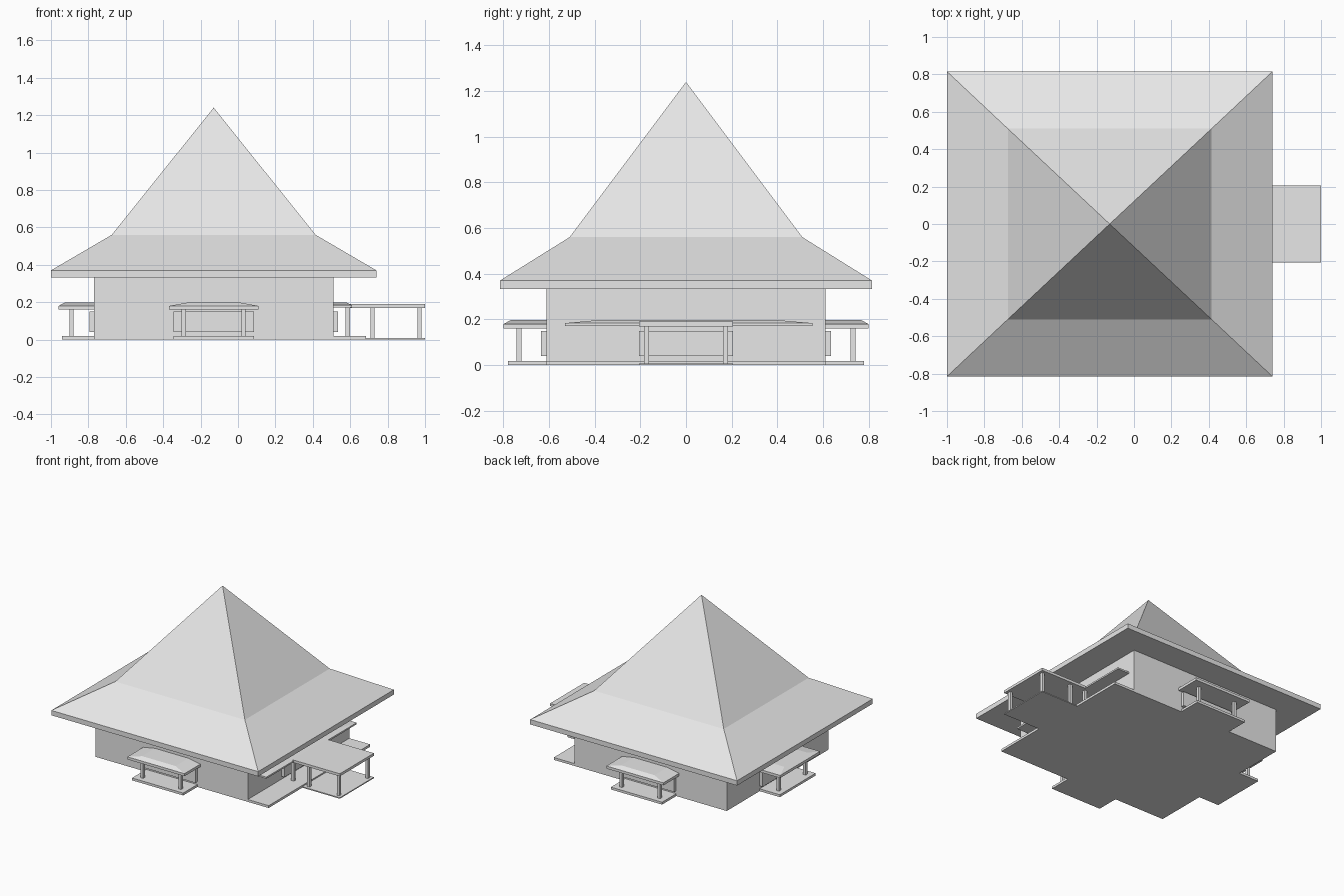
import bpy, bmesh

cube = bpy.data.objects.get("Cube")
if cube:
    bpy.data.objects.remove(cube, do_unlink=True)

grey = bpy.data.materials.new("light_grey")
grey.use_nodes = True
COLOUR = (0.8, 0.8, 0.8, 1)
grey.diffuse_color = COLOUR
grey.node_tree.nodes["Principled BSDF"].inputs["Base Color"].default_value = COLOUR


def loft(name, rings):
    """Solid through stacked rectangles (x0, x1, y0, y1, z); a zero-size one is a tip."""
    bm = bmesh.new()
    loops = [[bm.verts.new(p) for p in ((x0, y0, z), (x1, y0, z), (x1, y1, z), (x0, y1, z))]
             for x0, x1, y0, y1, z in rings]
    bm.faces.new(loops[0][::-1])
    bm.faces.new(loops[-1])
    for low, high in zip(loops, loops[1:]):
        for i in range(4):
            j = (i + 1) % 4
            bm.faces.new((low[i], low[j], high[j], high[i]))
    bmesh.ops.remove_doubles(bm, verts=bm.verts, dist=1e-5)
    bmesh.ops.recalc_face_normals(bm, faces=bm.faces)
    mesh = bpy.data.meshes.new(name)
    bm.to_mesh(mesh)
    bm.free()
    mesh.materials.append(grey)
    obj = bpy.data.objects.new(name, mesh)
    bpy.context.collection.objects.link(obj)
    return obj


def box(name, x0, x1, y0, y1, z0, z1):
    return loft(name, [(x0, x1, y0, y1, z0), (x0, x1, y0, y1, z1)])


def post(name, x, y, z0, z1, r=0.011):
    return box(name, x - r, x + r, y - r, y + r, z0, z1)


CX = -0.13           # centre line of the main house
HX, HY = 0.64, 0.61  # half sizes of the main house

# Main house and its two-pitch roof
box("house_walls", CX - HX, CX + HX, -HY, HY, 0, 0.335)
loft("main_roof", [(CX - a, CX + a, -b, b, z) for a, b, z in (
    (0.87, 0.815, 0.333), (0.87, 0.815, 0.37), (0.545, 0.51, 0.56), (0, 0, 1.24))])


# Porches: local u runs along the wall, v outward from the wall
def porch(side, place):
    box(side + "_porch_floor", *place(-0.215, 0.215, -0.01, 0.17), 0, 0.018)
    roof = [(0.24, 0.19, 0.16), (0.24, 0.19, 0.18), (0.14, 0.155, 0.198)]
    loft(side + "_porch_roof", [(*place(-u, u, -0.01, v), z) for u, v, z in roof])
    box(side + "_bay", *place(-0.215, 0.215, -0.01, 0.025), 0.04, 0.15)
    for label, u in (("a", -0.16), ("b", 0.16)):
        box(side + "_porch_post_" + label,
            *place(u - 0.011, u + 0.011, 0.11, 0.132), 0.015, 0.165)


porch("front", lambda a, b, c, d: (CX + a, CX + b, -HY - d, -HY - c))
porch("back", lambda a, b, c, d: (CX + a, CX + b, HY + c, HY + d))
porch("right", lambda a, b, c, d: (CX - HX - d, CX - HX - c, a, b))

# Entrance side: deck, lean-to roof, bay and projecting canopy
box("entrance_deck", 0.5, 0.685, -HY, HY, 0, 0.018)
loft("entrance_roof", [(0.5, 0.61, -0.53, 0.555, 0.172), (0.5, 0.61, -0.53, 0.555, 0.184),
                       (0.5, 0.58, -0.375, 0.39, 0.198)])
box("entrance_bay", 0.5, 0.535, -0.205, 0.205, 0.04, 0.15)
box("canopy_floor", 0.5, 1.0, -0.205, 0.205, 0, 0.008)
box("canopy_roof", 0.6, 1.0, -0.205, 0.205, 0.17, 0.19)
for i, x in enumerate((0.587, 0.72, 0.97)):
    for label, y in (("front", -0.172), ("back", 0.172)):
        post(f"canopy_post_{label}_{i + 1}", x, y, 0.005, 0.175)
